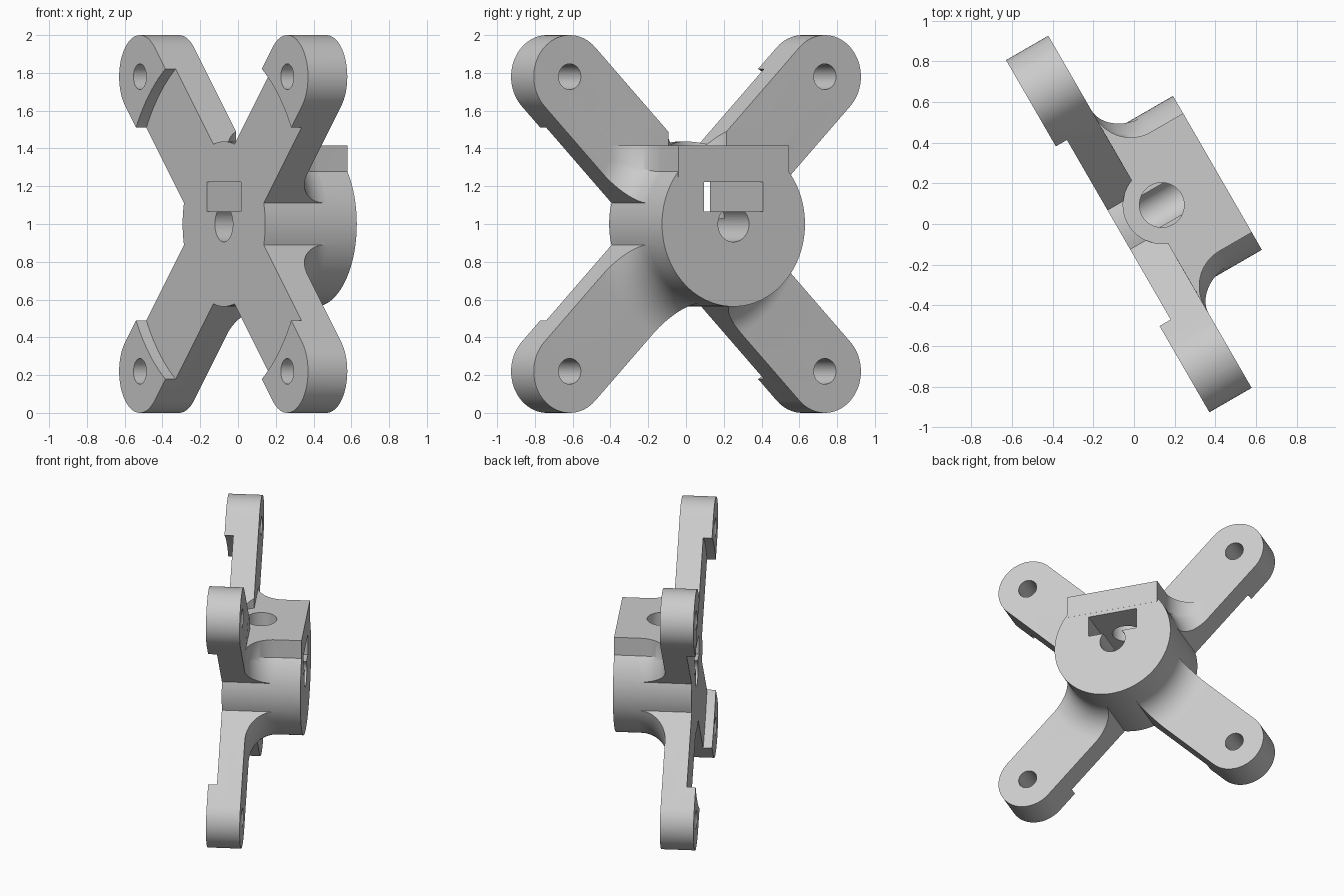
import bpy, bmesh, math
from mathutils import Matrix, Vector

cube = bpy.data.objects.get("Cube")
if cube:
    bpy.data.objects.remove(cube, do_unlink=True)

# Local frame: x across, y up, z along the hub axis
R_HUB, PLATE_BACK, HUB_BACK, FLAT = 0.437, 0.10, 0.483, 0.415
FILLET = 0.20


def to_object(name, bm):
    bmesh.ops.remove_doubles(bm, verts=bm.verts, dist=1e-5)
    bmesh.ops.recalc_face_normals(bm, faces=bm.faces)
    mesh = bpy.data.meshes.new(name)
    bm.to_mesh(mesh)
    bm.free()
    ob = bpy.data.objects.new(name, mesh)
    bpy.context.collection.objects.link(ob)
    return ob


def prism(name, pts, lo, hi, axis="Z"):
    """Extrude an outline along the hub axis (Z) or upwards (Y)."""
    place = (lambda a, b, h: (a, b, h)) if axis == "Z" else (lambda a, b, h: (a, h, b))
    bm = bmesh.new()
    face = bm.faces.new([bm.verts.new(place(a, b, lo)) for a, b in pts])
    new = bmesh.ops.extrude_face_region(bm, geom=[face])["geom"]
    verts = [v for v in new if isinstance(v, bmesh.types.BMVert)]
    bmesh.ops.translate(bm, verts=verts, vec=Vector(place(0, 0, hi - lo)))
    return to_object(name, bm)


def revolve(name, profile, steps=96):
    bm = bmesh.new()
    vs = [bm.verts.new((r, 0, h)) for r, h in profile]
    es = [bm.edges.new(p) for p in zip(vs, vs[1:])]
    bmesh.ops.spin(bm, geom=vs + es, cent=(0, 0, 0), axis=(0, 0, 1),
                   angle=math.tau, steps=steps)
    return to_object(name, bm)


def arc(cx, cy, r, a0, a1, n):
    angles = [math.radians(a0 + (a1 - a0) * i / n) for i in range(n + 1)]
    return [(cx + r * math.cos(a), cy + r * math.sin(a)) for a in angles]


def circle(cx, cy, r, n=96):
    return arc(cx, cy, r, 0, 360, n)[:-1]


def box(x0, x1, y0, y1):
    return [(x0, y0), (x1, y0), (x1, y1), (x0, y1)]


def combine(ob, other, operation):
    mod = ob.modifiers.new("combine", "BOOLEAN")
    mod.operation, mod.solver, mod.object = operation, "EXACT", other
    bpy.context.view_layer.objects.active = ob
    bpy.ops.object.modifier_apply(modifier=mod.name)
    bpy.data.objects.remove(other, do_unlink=True)


# Two crossed bars with round ends make the four arms
def bar(name, angle):
    reach = 0.78 * math.sqrt(2)
    pts = arc(reach, 0, 0.22, -90, 90, 32) + arc(-reach, 0, 0.22, 90, 270, 32)
    c, s = math.cos(angle), math.sin(angle)
    return prism(name, [(x * c - y * s, x * s + y * c) for x, y in pts], -0.14, 0.4)


body = bar("mounting_bracket", math.pi / 4)
combine(body, bar("second_bar", -math.pi / 4), "UNION")

# Thin the arms to the plate, leaving a concave flare around the hub
flare = arc(R_HUB + FILLET, PLATE_BACK + FILLET, FILLET, 270, 180, 14)
envelope = [(0, -0.3), (1.7, -0.3), (1.7, PLATE_BACK)] + flare + [(0, PLATE_BACK + FILLET)]
combine(body, revolve("flare_envelope", envelope), "INTERSECT")

# Round hub, trimmed flat on top behind the arms
combine(body, prism("hub", circle(0, 0, R_HUB), -0.14, HUB_BACK), "UNION")
combine(body, prism("top_trim", box(-0.9, 0.9, FLAT, 1.2), PLATE_BACK + 0.0005, 0.7), "DIFFERENCE")

# Square-shouldered block on the hub, with the same flare at its sides
HALF = 0.338
side = [(HALF, HUB_BACK + 0.0005)] + arc(HALF + FILLET, PLATE_BACK + FILLET, FILLET, 180, 270, 14)
side.append((HALF + FILLET, 0.05))
outline = side + [(-x, y) for x, y in reversed(side)]
combine(body, prism("top_block", outline, 0.25, FLAT + 0.0005, "Y"), "UNION")

# Round recess in the front, leaving raised pads at the arm tips
combine(body, prism("front_recess", circle(0, 0, 0.967, 128), -0.3, -0.077), "DIFFERENCE")

# Shaft bore, rectangular slot and bolt holes
combine(body, prism("bore", circle(0, 0, 0.095, 48), -0.5, 0.8), "DIFFERENCE")
combine(body, prism("slot", box(-0.18, 0.18, 0.065, 0.222), -0.5, 0.8), "DIFFERENCE")
for sx in (-1, 1):
    for sy in (-1, 1):
        combine(body, prism("bolt_hole", circle(0.78 * sx, 0.78 * sy, 0.068, 40), -0.5, 0.8),
                "DIFFERENCE")

# Screw hole from above, with clearance for its head
combine(body, prism("screw_hole", circle(0, 0.167, 0.11, 48), 0.03, 0.8, "Y"), "DIFFERENCE")
combine(body, prism("head_clearance", circle(0, 0.167, 0.19, 64), FLAT + 0.0005, 0.9, "Y"),
        "DIFFERENCE")

# Stand the bracket up, turned thirty degrees
c, s = math.cos(math.pi / 6), math.sin(math.pi / 6)
body.data.transform(Matrix(((-s, 0, c, -0.008), (c, 0, s, 0.01), (0, 1, 0, 1), (0, 0, 0, 1))))

grey = bpy.data.materials.new("plain_grey")
grey.use_nodes = True
colour = (0.6, 0.6, 0.6, 1)
grey.diffuse_color = colour
grey.node_tree.nodes["Principled BSDF"].inputs["Base Color"].default_value = colour
body.data.materials.clear()
body.data.materials.append(grey)
for poly in body.data.polygons:
    poly.material_index = 0

bpy.ops.object.select_all(action="DESELECT")
body.select_set(True)
bpy.context.view_layer.objects.active = body
bpy.ops.object.shade_smooth_by_angle(angle=math.radians(30))
